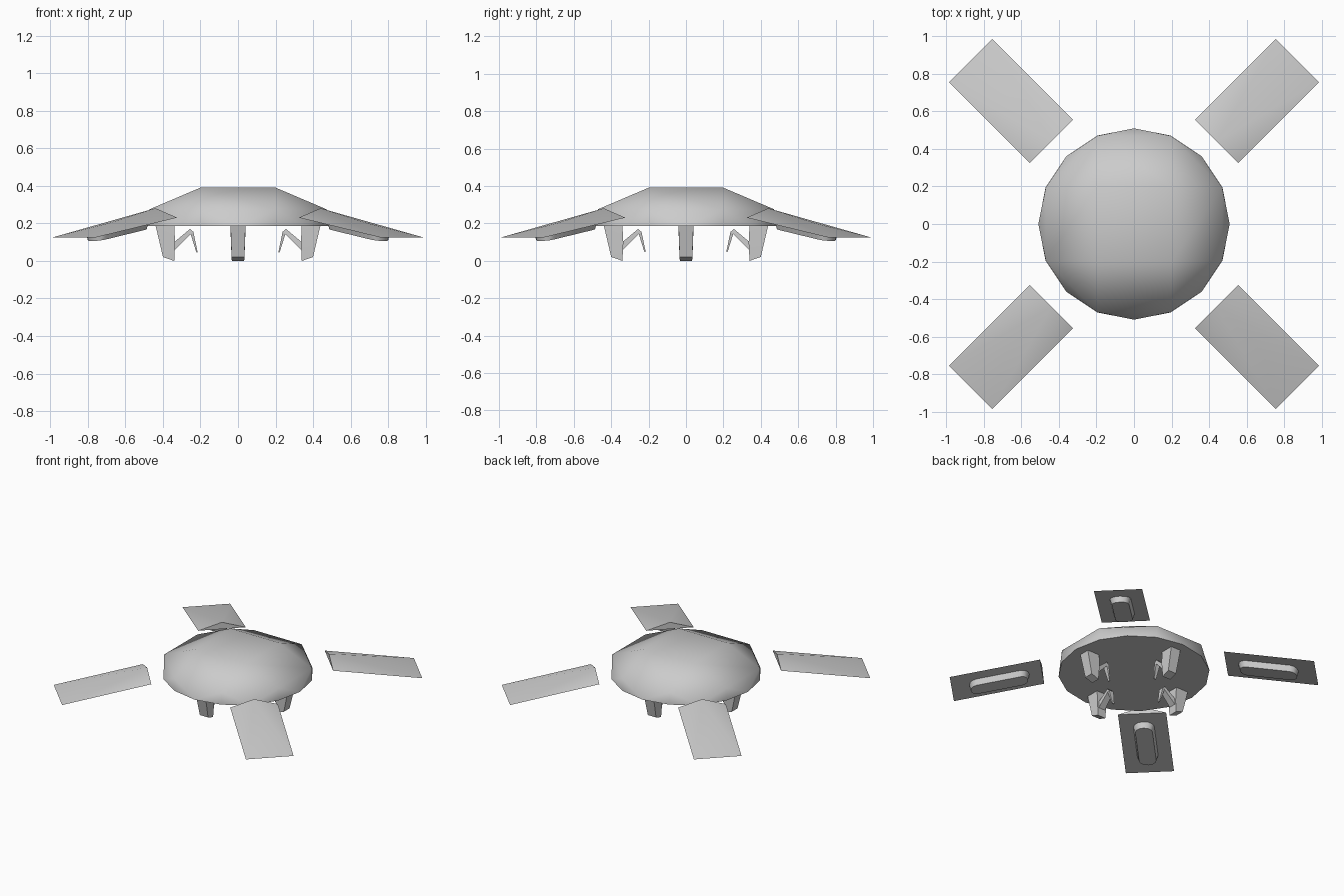
import bpy, bmesh, math
from mathutils import Matrix

if "Cube" in bpy.data.objects:
    bpy.data.objects.remove(bpy.data.objects["Cube"])


def hull(name, pts, turn=0.0, angle=35, bevel=0.0):
    """Convex solid around pts, turned about z, smooth shaded below an angle."""
    bm = bmesh.new()
    for p in pts:
        bm.verts.new(p)
    res = bmesh.ops.convex_hull(bm, input=bm.verts[:])
    loose = [v for v in bm.verts if not v.link_faces]
    bmesh.ops.delete(bm, geom=loose, context='VERTS')
    bmesh.ops.dissolve_limit(bm, angle_limit=0.01, verts=bm.verts[:], edges=bm.edges[:])
    bmesh.ops.recalc_face_normals(bm, faces=bm.faces[:])
    bm.transform(Matrix.Rotation(math.radians(turn), 4, 'Z'))
    me = bpy.data.meshes.new(name)
    bm.to_mesh(me)
    bm.free()
    ob = bpy.data.objects.new(name, me)
    bpy.context.collection.objects.link(ob)
    bpy.ops.object.select_all(action='DESELECT')
    ob.select_set(True)
    bpy.context.view_layer.objects.active = ob
    bpy.ops.object.shade_smooth_by_angle(angle=math.radians(angle))
    return ob


def prism(name, profile, turn):
    """Extrude an (x, z, half width) profile sideways."""
    return hull(name, [(x, s * w, z) for x, z, w in profile for s in (-1, 1)], turn)


# Body: 16-sided rim, octagonal shoulder, square crown
body = []
for i in range(16):
    a = i * math.tau / 16
    body.append((0.51 * math.cos(a), 0.51 * math.sin(a), 0.19))
for i in range(8):
    a = math.radians(22.5 + 45 * i)
    body.append((0.509 * math.cos(a), 0.509 * math.sin(a), 0.28))
body += [(x, y, 0.395) for x in (-0.2, 0.2) for y in (-0.2, 0.2)]
hull("body", body)


def wing_z(r):
    return 0.235 - 0.105 * (r - 0.622) / 0.61


for i in range(4):
    # Wing panel: flat underside, ridge dying out towards the tip
    panel = [(r, s * 0.163, wing_z(r)) for r in (0.622, 1.232) for s in (-1, 1)]
    panel += [(0.622, 0, 0.285), (0.975, 0, 0.205)]
    hull("wing_panel", panel, 45 + 90 * i, 40)

    # Rounded float under the panel
    pod = []
    for end, sgn in ((0.76, -1), (1.06, 1)):
        for k in range(7):
            a = math.radians(-90 + 30 * k)
            for w, off in ((0.072, 0.005), (0.058, -0.042)):
                r = end + sgn * math.cos(a) * w * 0.75
                pod.append((r, math.sin(a) * w, wing_z(r) + off))
    hull("wing_float", pod, 45 + 90 * i, 50)

    # Leg: broad foot, inner arm and thin claw
    prism("leg_foot", [(0.44, 0.195, 0.04), (0.34, 0.195, 0.04), (0.335, 0.1, 0.038),
                       (0.34, 0.004, 0.033), (0.40, 0.025, 0.034)], 90 * i)
    prism("leg_arm", [(0.345, 0.055, 0.028), (0.345, 0.1, 0.028),
                      (0.255, 0.175, 0.02), (0.24, 0.16, 0.02)], 90 * i)
    prism("leg_claw", [(0.26, 0.172, 0.02), (0.238, 0.16, 0.02),
                       (0.215, 0.05, 0.008), (0.222, 0.05, 0.008)], 90 * i)

# Drop all parts so the feet stand on the floor
for ob in bpy.context.collection.objects:
    ob.data.transform(Matrix.Translation((0, 0, -0.004)))
